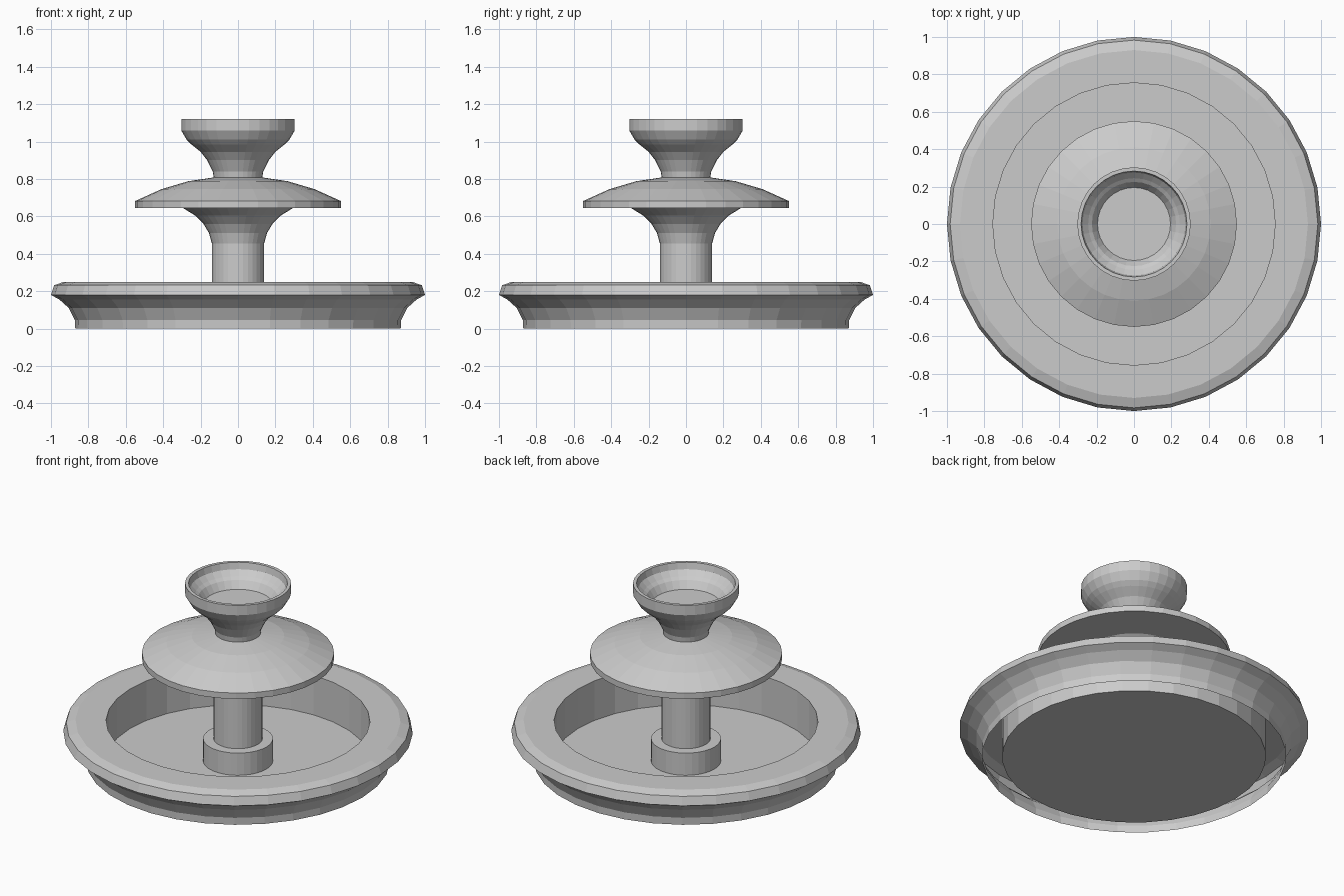
import bpy, bmesh, math

if "Cube" in bpy.data.objects:
    bpy.data.objects.remove(bpy.data.objects["Cube"])

SIDES = 32


def lathe(name, profile):
    """Revolve an (r, z) profile, listed so faces point outward; r = 0 makes a centre point."""
    bm = bmesh.new()
    rings = []
    for r, z in profile:
        if r == 0:
            rings.append([bm.verts.new((0, 0, z))] * SIDES)
        else:
            rings.append([bm.verts.new((r * math.cos(2 * math.pi * i / SIDES),
                                        r * math.sin(2 * math.pi * i / SIDES), z))
                          for i in range(SIDES)])
    for a, b in zip(rings, rings[1:]):
        for i in range(SIDES):
            j = (i + 1) % SIDES
            corners = list(dict.fromkeys((a[i], a[j], b[j], b[i])))
            bm.faces.new(corners)
    mesh = bpy.data.meshes.new(name)
    bm.to_mesh(mesh)
    bm.free()
    obj = bpy.data.objects.new(name, mesh)
    bpy.context.collection.objects.link(obj)
    return obj


# Basin: flared outer skin, rounded lip, straight inner wall and floor (hollow underneath)
lathe("basin", [(0.87, 0), (0.872, 0.045), (0.905, 0.11), (0.955, 0.155),
                (1.0, 0.18), (0.983, 0.232), (0.93, 0.25), (0.755, 0.25),
                (0.755, 0), (0, 0)])

# Plinth and lower column, flaring up to the dish
lathe("lower_column", [(0.2, 0), (0.2, 0.14), (0.14, 0.14), (0.14, 0.455),
                       (0.155, 0.51), (0.185, 0.56), (0.23, 0.605), (0.295, 0.645)])

# Domed middle dish with a thin edge and flat underside
lathe("middle_dish", [(0.295, 0.645), (0.55, 0.645), (0.55, 0.682), (0.41, 0.745),
                      (0.265, 0.788), (0.13, 0.808)])

# Upper stem and cup with stepped bowl
lathe("upper_cup", [(0.13, 0.808), (0.135, 0.84), (0.165, 0.9), (0.2, 0.945), (0.25, 0.985),
                    (0.275, 1.01), (0.303, 1.058), (0.303, 1.12), (0.283, 1.12),
                    (0.275, 1.08), (0.245, 1.05), (0.225, 1.035), (0.195, 0.99), (0, 0.99)])
